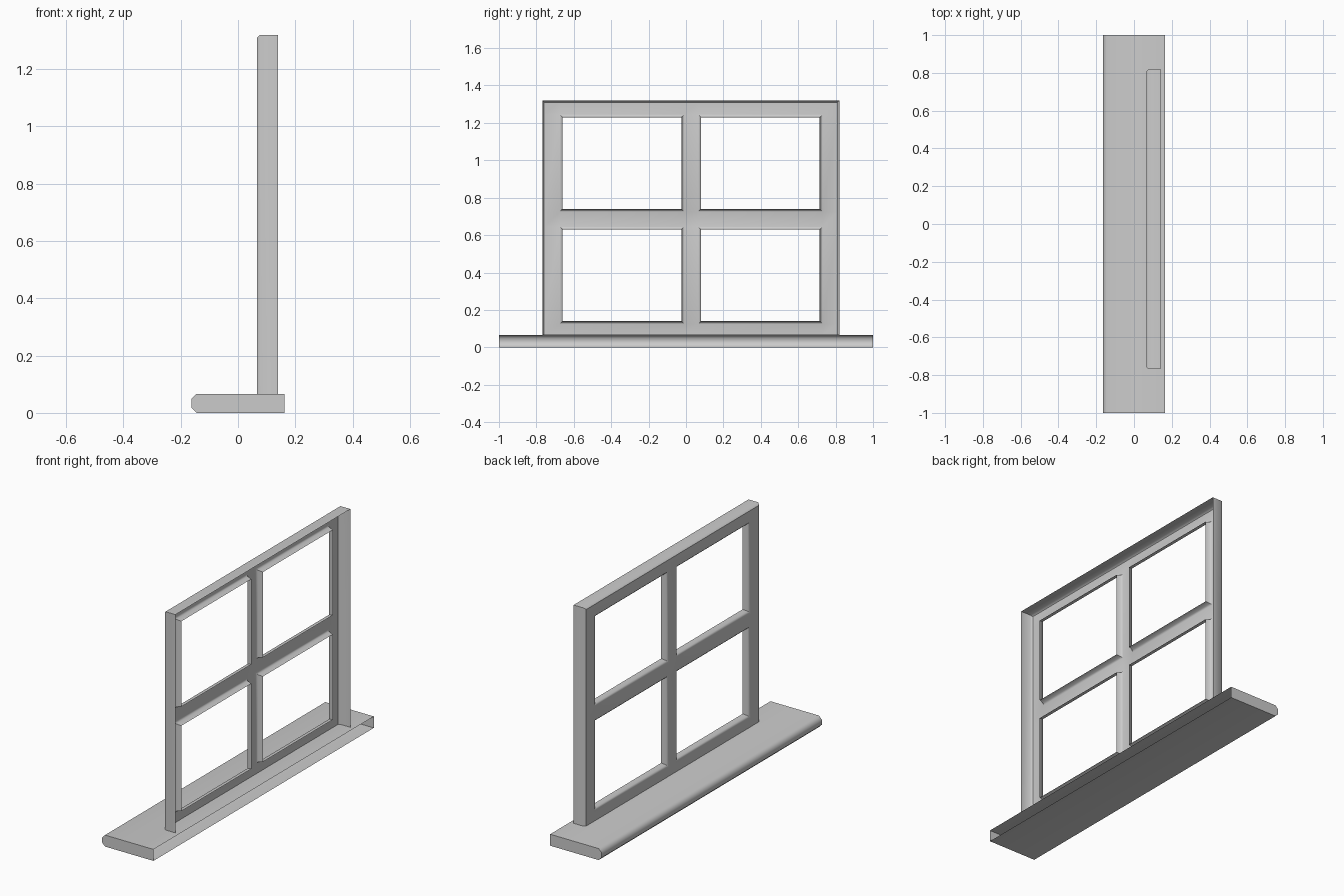
import bpy, bmesh, math

if "Cube" in bpy.data.objects:
    bpy.data.objects.remove(bpy.data.objects["Cube"])


def finish(bm, name):
    bmesh.ops.remove_doubles(bm, verts=bm.verts, dist=1e-5)
    me = bpy.data.meshes.new(name)
    bm.to_mesh(me)
    bm.free()
    ob = bpy.data.objects.new(name, me)
    bpy.context.collection.objects.link(ob)
    bpy.ops.object.select_all(action='DESELECT')
    ob.select_set(True)
    bpy.context.view_layer.objects.active = ob
    bpy.ops.object.shade_smooth_by_angle(angle=math.radians(50))
    return ob


def face(bm, pts):
    bm.faces.new([bm.verts.new(p) for p in pts])


def loop(y0, y1, z0, z1, x):
    return [(x, y0, z0), (x, y0, z1), (x, y1, z1), (x, y1, z0)]


def bridge(bm, a, b, sides):
    for i in range(sides):
        j = (i + 1) % 4
        face(bm, [a[i], a[j], b[j], b[i]])


# window sill: chamfered nosing, open on the wall side
bm = bmesh.new()
prof = [(.163, 0), (-.145, 0), (-.163, .018), (-.163, .048), (-.145, .066), (.163, .066)]
for (xa, za), (xb, zb) in zip(prof, prof[1:]):
    face(bm, [(xb, -1, zb), (xb, 1, zb), (xa, 1, za), (xa, -1, za)])
face(bm, [(x, 1, z) for x, z in prof])
face(bm, [(x, -1, z) for x, z in reversed(prof)])
finish(bm, "window_sill")

# window frame: hollow shell, open on the wall side, four bevelled openings
Y0, Y1, Z0, Z1 = -.768, .82, .066, 1.32
FRONT, BACK = .067, .14
CH, BEV = .01, .015
open_y = [(-.66, -.025), (.08, .715)]
open_z = [(.14, .63), (.74, 1.23)]
bm = bmesh.new()

# front face of the rails and bars
ys = [Y0 + CH] + [v for a, b in open_y for v in (a - BEV, b + BEV)] + [Y1 - CH]
zs = [Z0] + [v for a, b in open_z for v in (a - BEV, b + BEV)] + [Z1 - CH]
for i in range(5):
    for k in range(5):
        if not (i % 2 and k % 2):
            face(bm, loop(ys[i], ys[i + 1], zs[k], zs[k + 1], FRONT))

# bevelled edges of each opening
steps = [(BEV, FRONT), (BEV * .4, FRONT + .008), (0, FRONT + .035)]
for ya, yb in open_y:
    for za, zb in open_z:
        rings = [loop(ya - d, yb + d, za - d, zb + d, x) for d, x in steps]
        for a, b in zip(rings, rings[1:]):
            bridge(bm, a, b, 4)

# outer sides and top
outer = [(0, BACK), (0, FRONT + CH), (CH, FRONT)]
rings = [loop(Y0 + d, Y1 - d, Z0, Z1 - d, x) for d, x in outer]
for a, b in zip(rings, rings[1:]):
    bridge(bm, a, b, 3)
finish(bm, "window_frame")
